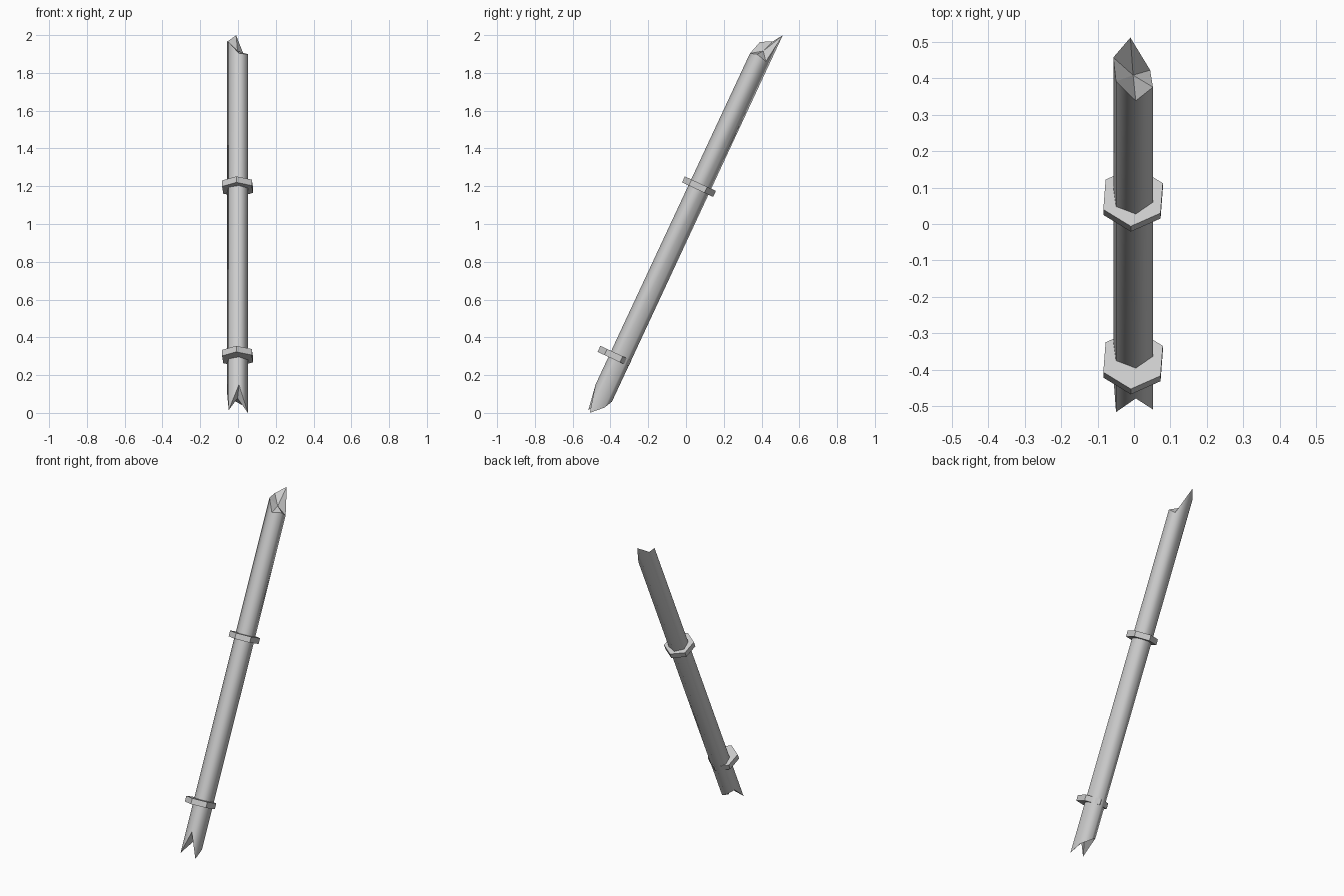
import bpy, bmesh
from math import radians, cos, sin
from mathutils import Matrix

cube = bpy.data.objects.get("Cube")
if cube:
    bpy.data.objects.remove(cube)

# One plain grey for everything
grey = bpy.data.materials.new("light_grey")
grey.use_nodes = True
color = (0.6, 0.6, 0.6, 1)
grey.diffuse_color = color
grey.node_tree.nodes["Principled BSDF"].inputs["Base Color"].default_value = color

TILT = Matrix.Rotation(radians(-25), 4, 'X')
CX = -0.0025


def hex_prism(name, radius, turn, offset, bottom, top, bottom_mid, top_mid):
    """Tilted six-sided prism; rim heights per corner, each cap a fan to its middle."""
    bm = bmesh.new()

    def ring(heights):
        verts = []
        for i, h in enumerate(heights):
            a = radians(-90 + turn + 60 * i)
            verts.append(bm.verts.new((CX + radius * cos(a), offset + radius * sin(a), h)))
        return verts

    low, high = ring(bottom), ring(top)
    low_mid = bm.verts.new((CX, offset, bottom_mid))
    high_mid = bm.verts.new((CX, offset, top_mid))
    for i in range(6):
        j = (i + 1) % 6
        side = bm.faces.new((low[i], low[j], high[j], high[i]))
        side.smooth = name == "pole"
        bm.faces.new((high[i], high[j], high_mid))
        bm.faces.new((low[j], low[i], low_mid))
    # Crisp rims between sides and caps
    for rim in (low, high):
        for i in range(6):
            bm.edges.get((rim[i], rim[(i + 1) % 6])).smooth = False
    bm.transform(TILT)
    mesh = bpy.data.meshes.new(name)
    bm.to_mesh(mesh)
    bm.free()
    mesh.materials.append(grey)
    obj = bpy.data.objects.new(name, mesh)
    bpy.context.collection.objects.link(obj)
    return obj


# Leaning pole with splintered ends
hex_prism("pole", 0.059, 7.3, -0.439,
          (-0.067, -0.215, -0.157, -0.112, -0.09, -0.205),
          (1.868, 1.88, 1.865, 2.028, 1.975, 1.946),
          -0.12, 1.909)

# Hexagonal collars
for name, offset, base in (("upper_collar", -0.444, 1.097), ("lower_collar", -0.47, 0.095)):
    hex_prism(name, 0.091, -4, offset, [base] * 6, [base + 0.035] * 6, base, base + 0.035)
